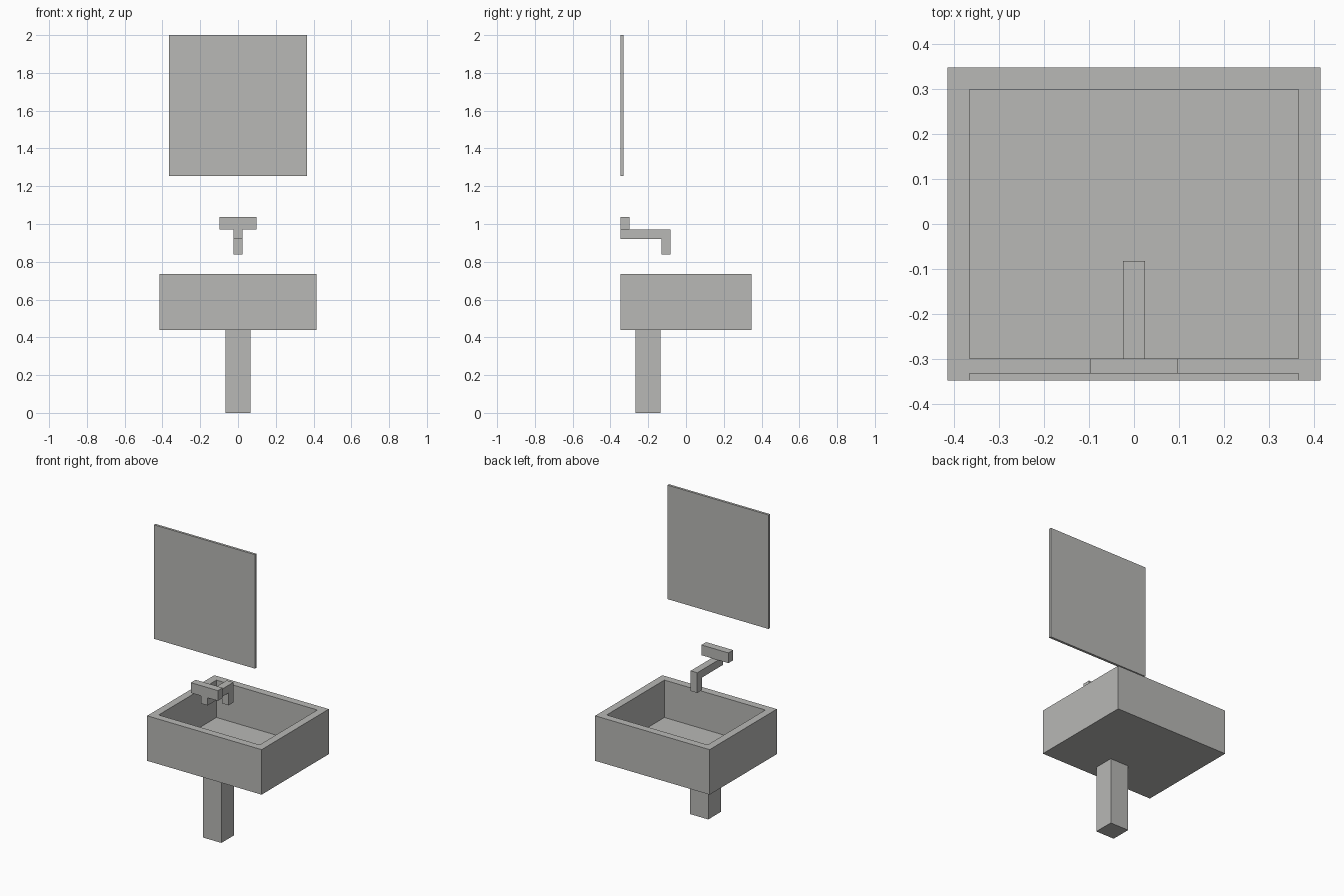
import bpy, bmesh
from mathutils import Vector

if "Cube" in bpy.data.objects:
    bpy.data.objects.remove(bpy.data.objects["Cube"])

grey = bpy.data.materials.new("warm grey")
grey.diffuse_color = (0.48, 0.48, 0.465, 1)
grey.use_nodes = True
grey.node_tree.nodes["Principled BSDF"].inputs["Base Color"].default_value = grey.diffuse_color


def finish(name, bm):
    bmesh.ops.recalc_face_normals(bm, faces=bm.faces)
    mesh = bpy.data.meshes.new(name)
    bm.to_mesh(mesh)
    bm.free()
    mesh.materials.append(grey)
    obj = bpy.data.objects.new(name, mesh)
    bpy.context.collection.objects.link(obj)
    return obj


def box_mesh(x, y, z):
    """Box spanning -x..x and the given y and z ranges."""
    bm = bmesh.new()
    bmesh.ops.create_cube(bm, size=1)
    for v in bm.verts:
        v.co = Vector((v.co.x * 2 * x,
                       y[0] + (v.co.y + 0.5) * (y[1] - y[0]),
                       z[0] + (v.co.z + 0.5) * (z[1] - z[0])))
    return bm


# Pedestal under the basin
finish("pedestal", box_mesh(0.067, (-0.268, -0.135), (0, 0.44)))

# Basin: inset the top face for the rim, then push the inner face down
bm = box_mesh(0.415, (-0.348, 0.348), (0.44, 0.735))
top = max(bm.faces, key=lambda f: f.calc_center_median().z)
bmesh.ops.inset_region(bm, faces=[top], thickness=0.049, use_even_offset=True)
floor = bmesh.ops.extrude_discrete_faces(bm, faces=[top])["faces"][0]
bmesh.ops.translate(bm, verts=floor.verts, vec=(0, 0, -0.245))
finish("basin", bm)

# Tap spout: L-shaped side profile extruded across x
profile = [(-0.348, 0.92), (-0.131, 0.92), (-0.131, 0.838),
           (-0.082, 0.838), (-0.082, 0.97), (-0.348, 0.97)]
bm = bmesh.new()
side = bm.faces.new([bm.verts.new((-0.024, y, z)) for y, z in profile])
ext = bmesh.ops.extrude_face_region(bm, geom=[side])["geom"]
bmesh.ops.translate(bm, vec=(0.048, 0, 0),
                    verts=[g for g in ext if isinstance(g, bmesh.types.BMVert)])
finish("tap_spout", bm)

# Tap handle bar and wall mirror
finish("tap_handle", box_mesh(0.098, (-0.348, -0.299), (0.97, 1.037)))
finish("mirror", box_mesh(0.366, (-0.348, -0.332), (1.253, 2.0)))
